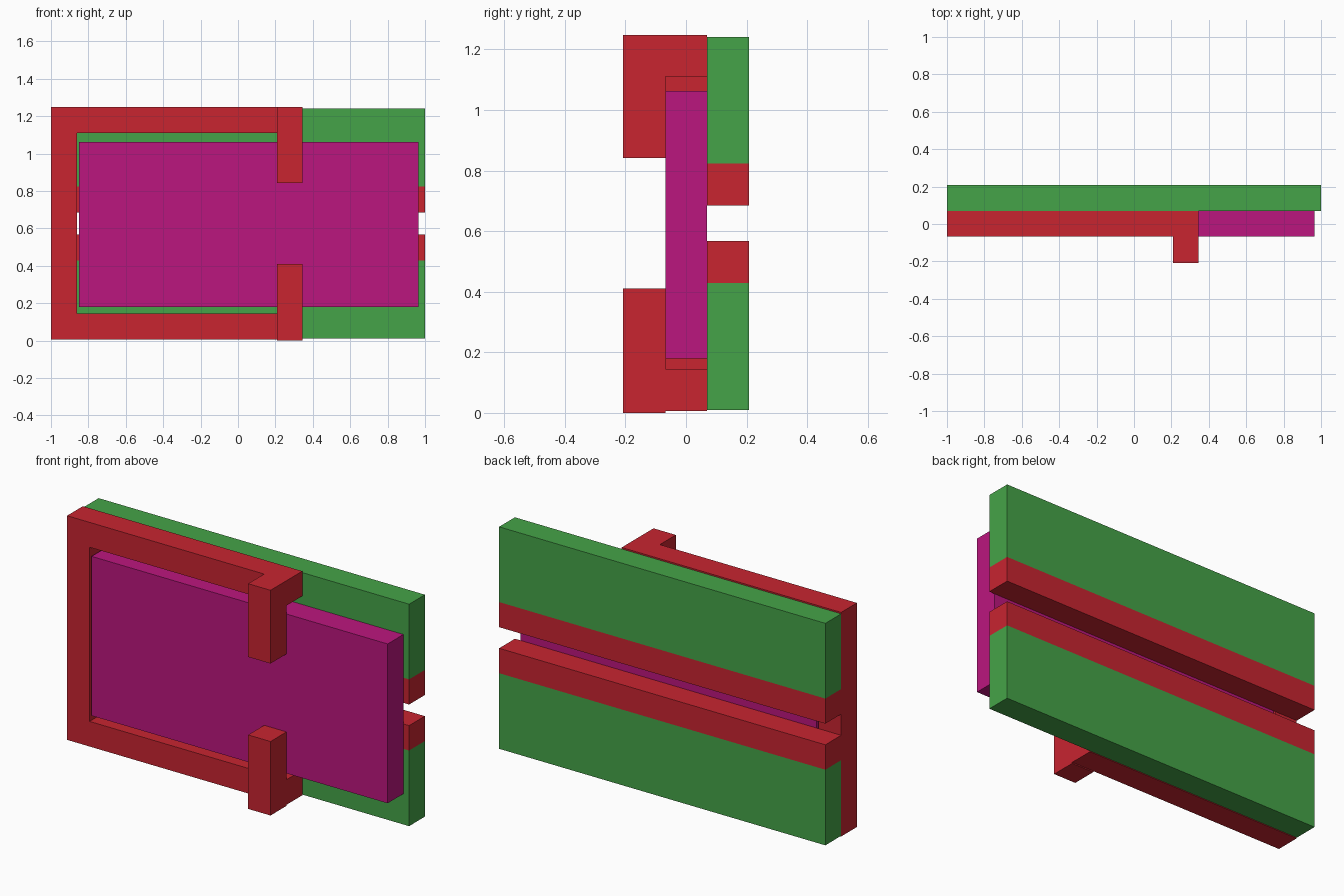
import bpy
import bmesh

if "Cube" in bpy.data.objects:
    bpy.data.objects.remove(bpy.data.objects["Cube"])


def material(name, rgb):
    m = bpy.data.materials.new(name)
    m.diffuse_color = (*rgb, 1.0)
    m.use_nodes = True
    m.node_tree.nodes["Principled BSDF"].inputs["Base Color"].default_value = m.diffuse_color
    return m


RED = material("red", (0.58, 0.018, 0.03))
GREEN = material("green", (0.06, 0.37, 0.065))
MAGENTA = material("magenta", (0.50, 0.008, 0.21))


def extrude_y(name, outline, y0, y1, mat):
    """Extrude an (x, z) outline from y0 to y1."""
    bm = bmesh.new()
    face = bm.faces.new([bm.verts.new((x, y0, z)) for x, z in outline])
    ext = bmesh.ops.extrude_face_region(bm, geom=[face])["geom"]
    moved = [v for v in ext if isinstance(v, bmesh.types.BMVert)]
    bmesh.ops.translate(bm, verts=moved, vec=(0, y1 - y0, 0))
    bmesh.ops.recalc_face_normals(bm, faces=bm.faces)
    mesh = bpy.data.meshes.new(name)
    bm.to_mesh(mesh)
    bm.free()
    mesh.materials.append(mat)
    obj = bpy.data.objects.new(name, mesh)
    bpy.context.collection.objects.link(obj)
    return obj


def box(name, x, y, z, mat):
    outline = [(x[0], z[0]), (x[1], z[0]), (x[1], z[1]), (x[0], z[1])]
    return extrude_y(name, outline, y[0], y[1], mat)


BACK, MID, FRONT = (0.07, 0.208), (-0.068, 0.07), (-0.208, -0.068)

# Back: two green boards, each with a red strip along the central slot
FULL = (-1.0, 1.0)
box("upper_back_board", FULL, BACK, (0.823, 1.24), GREEN)
box("upper_back_strip", FULL, BACK, (0.684, 0.823), RED)
box("lower_back_strip", FULL, BACK, (0.429, 0.567), RED)
box("lower_back_board", FULL, BACK, (0.01, 0.429), GREEN)

# C-shaped frame, open on the right
extrude_y("side_frame", [
    (-1.0, 0.006), (0.345, 0.006), (0.345, 0.145), (-0.862, 0.145),
    (-0.862, 1.11), (0.345, 1.11), (0.345, 1.248), (-1.0, 1.248)],
    MID[0], MID[1], RED)

# Sliding panel held inside the frame
box("sliding_panel", (-0.85, 0.965), MID, (0.18, 1.063), MAGENTA)

# Clips reaching over the front of the panel
for name, z in (("upper_clip", (0.842, 1.248)), ("lower_clip", (0.0, 0.41))):
    box(name, (0.208, 0.345), FRONT, z, RED)
